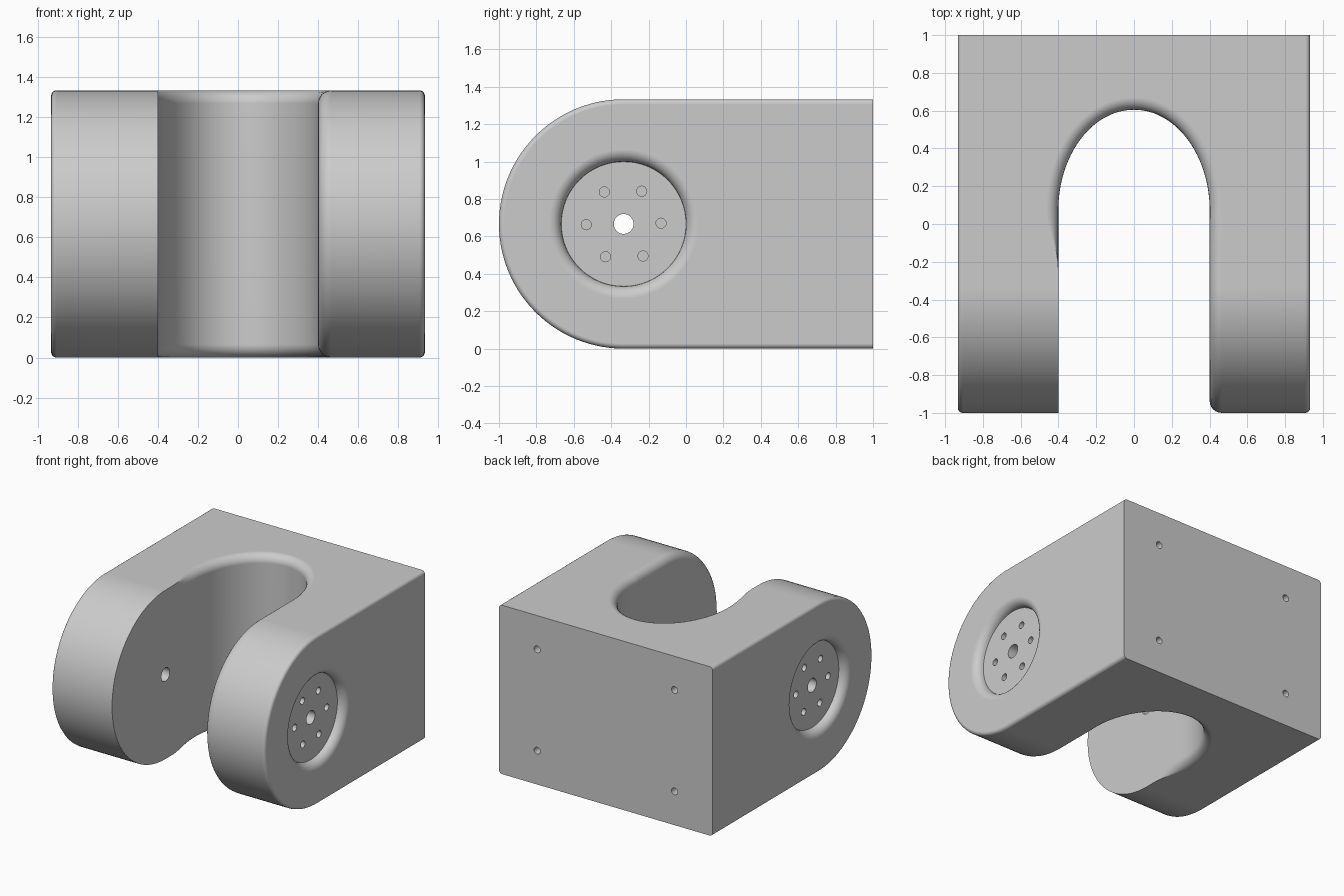
import bpy, bmesh, math
from mathutils import Matrix, Vector

cube = bpy.data.objects.get("Cube")
if cube:
    bpy.data.objects.remove(cube, do_unlink=True)

R = 2 / 3             # arm end radius and half height
AX_Y, AX_Z = -1 / 3, R
HALF_W, SLOT = 0.933, 0.4
OUTER_F, INNER_F = 0.027, 0.065

grey = bpy.data.materials.new("mid_grey")
grey.use_nodes = True
tone = (0.6, 0.6, 0.6, 1)
grey.diffuse_color = tone
grey.node_tree.nodes["Principled BSDF"].inputs["Base Color"].default_value = tone


def finish(name, bm):
    bmesh.ops.recalc_face_normals(bm, faces=bm.faces)
    mesh = bpy.data.meshes.new(name)
    bm.to_mesh(mesh)
    bm.free()
    mesh.materials.append(grey)
    ob = bpy.data.objects.new(name, mesh)
    bpy.context.collection.objects.link(ob)
    return ob


def loft(name, rings):
    """Skin a list of equal-length closed rings and cap both ends."""
    bm = bmesh.new()
    loops = [[bm.verts.new(p) for p in ring] for ring in rings]
    n = len(loops[0])
    for a, b in zip(loops, loops[1:]):
        for i in range(n):
            j = (i + 1) % n
            bm.faces.new((a[i], a[j], b[j], b[i]))
    bm.faces.new(loops[0])
    bm.faces.new(loops[-1])
    return finish(name, bm)


def combine(target, tool, operation):
    mod = target.modifiers.new("combine", 'BOOLEAN')
    mod.operation, mod.solver, mod.object = operation, 'EXACT', tool
    bpy.context.view_layer.objects.active = target
    bpy.ops.object.modifier_apply(modifier=mod.name)
    bpy.data.objects.remove(tool, do_unlink=True)


def quarter(radius, steps=6):
    """(setback, inset) pairs running round a fillet from wall to skin."""
    angles = [math.pi / 2 * i / steps for i in range(steps + 1)]
    return [(radius * (1 - math.cos(a)), radius * (1 - math.sin(a))) for a in angles]


def side_ring(x, inset, steps=56):
    """Round-fronted side outline at a given x."""
    r = R - inset
    arc = [math.pi / 2 + math.pi * i / steps for i in range(steps + 1)]
    pts = [(x, AX_Y + r * math.cos(a), AX_Z + r * math.sin(a)) for a in arc]
    return pts + [(x, 1, AX_Z - r), (x, 1, AX_Z + r)]


def arm(name, side, inner_fillet):
    outer = [(HALF_W - s, i) for s, i in quarter(OUTER_F, 4)]
    inner = [(SLOT + s, i) for s, i in quarter(inner_fillet)] if inner_fillet else [(SLOT, 0)]
    stations = inner + outer[::-1]
    return loft(name, [side_ring(side * x, i) for x, i in stations])


def cylinder(name, centre, radius, length, axis):
    bm = bmesh.new()
    turn = Matrix.Rotation(math.pi / 2, 4, 'Y' if axis == 'X' else 'X')
    bmesh.ops.create_cone(bm, cap_ends=True, segments=24, radius1=radius, radius2=radius,
                          depth=length, matrix=Matrix.Translation(centre) @ turn)
    return finish(name, bm)


# Two arms and the rear block that joins them
body = arm("yoke_body", -1, 0)
combine(body, arm("left_arm", 1, INNER_F), 'UNION')
END_Y, END_B, SLOT_X = 0.07, 0.535, SLOT + 0.001
bm = bmesh.new()
bmesh.ops.create_cube(bm, size=1)
for v in bm.verts:
    v.co = (v.co.x * 1.2, 1 if v.co.y > 0 else END_Y, 2 * R if v.co.z > 0 else 0)
combine(body, finish("rear_block", bm), 'UNION')

# Elliptical slot end, flared at top and bottom; the flare fades along one arm
path = [(Vector((0.3, -0.25)), Vector((0, 0)), 0), (Vector((SLOT_X, END_Y - 0.04)), Vector((1, 0)), 1)]
for i in range(49):
    a = math.pi * i / 48
    c, s = math.cos(a), math.sin(a)
    path.append((Vector((SLOT_X * c, END_Y + END_B * s)),
                 Vector((c / SLOT_X, s / END_B)).normalized(), 1))
for i in range(1, 9):
    t = 1 - i / 8
    path.append((Vector((-SLOT_X, END_Y - 0.3 * (1 - t))), Vector((-1, 0)), t * t * (3 - 2 * t)))
levels = [(2 * R - i, s) for s, i in quarter(INNER_F)] + [(2 * R + 0.05, INNER_F)]
levels = [(2 * R - z, f) for z, f in levels[::-1]] + levels
rings = [[(*(p + n * w * f), z) for p, n, w in path] for z, f in levels]
combine(body, loft("slot_cutter", rings), 'DIFFERENCE')

# Round recess, axle hole and bolt circle on each outer side
for side in (1, -1):
    floor = HALF_W - INNER_F
    outline = [(0.2, 0.053), (floor, 0.053), (floor, R / 2)]
    outline += [(HALF_W - i, R / 2 + s) for s, i in quarter(INNER_F)[1:]]
    outline += [(HALF_W + 0.05, R / 2 + INNER_F)]
    rings = []
    for x, r in outline:
        turns = [math.tau * k / 64 for k in range(64)]
        rings.append([(side * x, AX_Y + r * math.cos(a), AX_Z + r * math.sin(a)) for a in turns])
    combine(body, loft("recess_cutter", rings), 'DIFFERENCE')
    for k in range(6):
        a = math.tau * k / 6 + 0.02
        spot = (side * floor, AX_Y + 0.2 * math.cos(a), AX_Z + 0.2 * math.sin(a))
        combine(body, cylinder("bolt_cutter", spot, 0.027, 0.26, 'X'), 'DIFFERENCE')

# Four mounting holes in the back
for x in (-0.6, 0.6):
    for z in (R - 0.4, R + 0.4):
        combine(body, cylinder("mount_cutter", (x, 1, z), 0.027, 0.3, 'Y'), 'DIFFERENCE')

# Smooth curves with crisp flats
bpy.ops.object.select_all(action='DESELECT')
body.select_set(True)
bpy.context.view_layer.objects.active = body
bpy.ops.object.shade_smooth_by_angle(angle=math.radians(35))
weighted = body.modifiers.new("flat_faces", 'WEIGHTED_NORMAL')
weighted.keep_sharp = True
